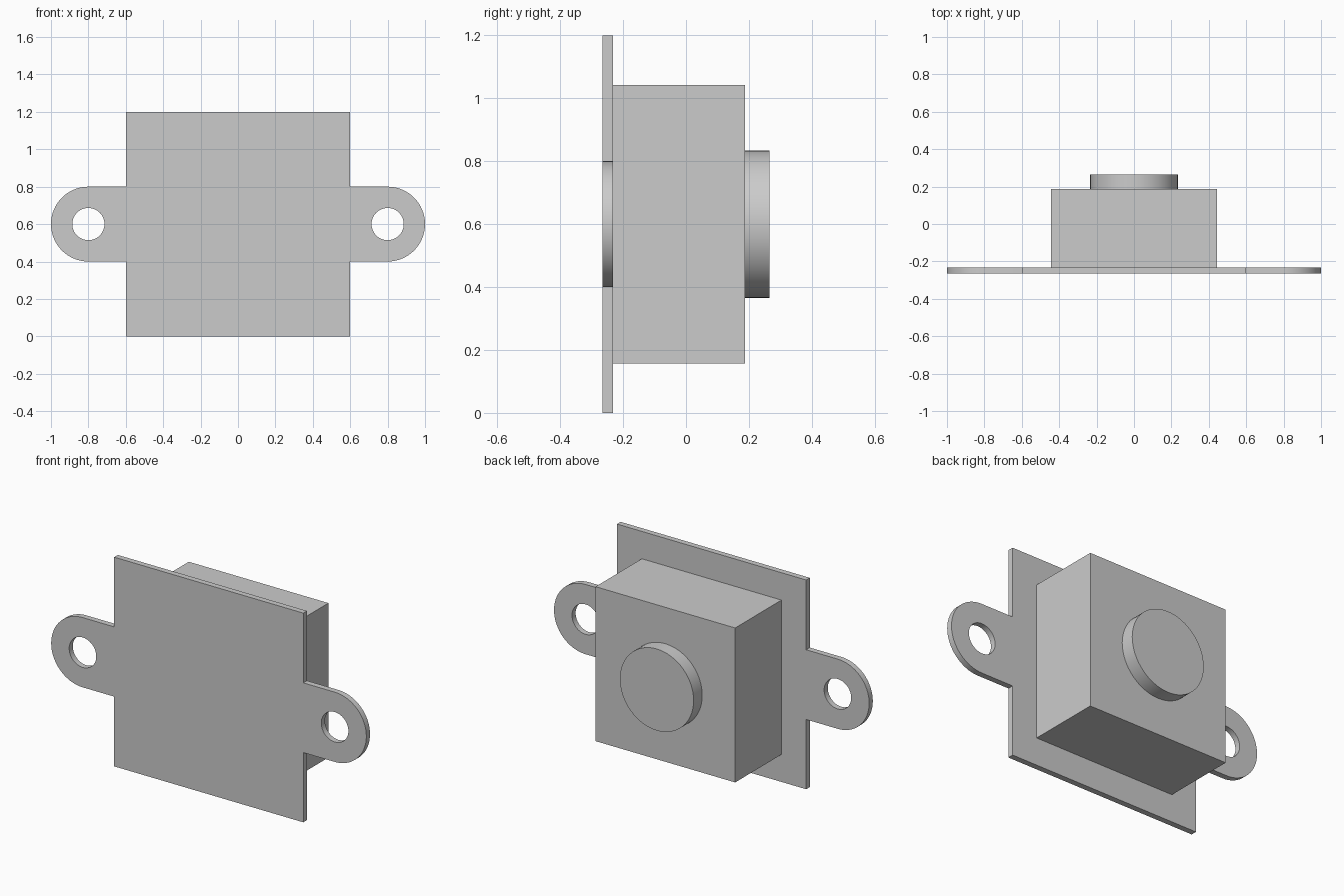
import bpy
import bmesh
from math import cos, sin, pi, radians
from mathutils import Matrix, Vector

cube = bpy.data.objects.get("Cube")
if cube:
    bpy.data.objects.remove(cube, do_unlink=True)

MID_Z = 0.6               # height of the common centre line
PLATE_FRONT, PLATE_BACK = -0.265, -0.232
BOX_BACK, BUTTON_BACK = 0.187, 0.265
HALF_PLATE, HALF_BOX = 0.6, 0.443
EAR_X, EAR_R, HOLE_R, BUTTON_R = 0.8, 0.2, 0.086, 0.234

grey = bpy.data.materials.new("mid grey")
grey.use_nodes = True
colour = (0.6, 0.6, 0.6, 1)
grey.diffuse_color = colour
grey.node_tree.nodes["Principled BSDF"].inputs["Base Color"].default_value = colour


def finish(bm, name):
    bmesh.ops.recalc_face_normals(bm, faces=bm.faces)
    mesh = bpy.data.meshes.new(name)
    bm.to_mesh(mesh)
    bm.free()
    mesh.materials.append(grey)
    obj = bpy.data.objects.new(name, mesh)
    bpy.context.collection.objects.link(obj)
    bpy.ops.object.select_all(action='DESELECT')
    obj.select_set(True)
    bpy.context.view_layer.objects.active = obj
    bpy.ops.object.shade_smooth_by_angle(angle=radians(30))
    return obj


def arc(cx, radius, start, end, steps):
    angles = [start + (end - start) * i / steps for i in range(steps + 1)]
    return [(cx + radius * cos(a), MID_Z + radius * sin(a)) for a in angles]


def extrude_profile(name, loops, y0, y1):
    """Fill closed x-z loops (inner loops become holes) and extrude along y."""
    bm = bmesh.new()
    edges = []
    for loop in loops:
        verts = [bm.verts.new((x, y0, z)) for x, z in loop]
        edges += [bm.edges.new((v, verts[i - 1])) for i, v in enumerate(verts)]
    bmesh.ops.triangle_fill(bm, use_beauty=True, edges=edges, normal=Vector((0, -1, 0)))
    grown = bmesh.ops.extrude_face_region(bm, geom=bm.faces[:], use_keep_orig=True)
    verts = [g for g in grown["geom"] if isinstance(g, bmesh.types.BMVert)]
    bmesh.ops.translate(bm, verts=verts, vec=(0, y1 - y0, 0))
    return finish(bm, name)


# Mounting plate with a rounded, drilled ear on each side
right_half = [(HALF_PLATE, MID_Z - HALF_PLATE), (HALF_PLATE, MID_Z - EAR_R)]
right_half += arc(EAR_X, EAR_R, -pi / 2, pi / 2, 32)
right_half += [(HALF_PLATE, MID_Z + EAR_R), (HALF_PLATE, MID_Z + HALF_PLATE)]
outline = right_half + [(-x, z) for x, z in reversed(right_half)]
holes = [arc(side * EAR_X, HOLE_R, 0, 2 * pi, 48)[:-1] for side in (1, -1)]
extrude_profile("mounting_plate", [outline] + holes, PLATE_FRONT, PLATE_BACK)

# Square housing behind the plate
bm = bmesh.new()
bmesh.ops.create_cube(bm, size=1)
depth = BOX_BACK - PLATE_BACK
bmesh.ops.scale(bm, verts=bm.verts, vec=(2 * HALF_BOX, depth, 2 * HALF_BOX))
bmesh.ops.translate(bm, verts=bm.verts, vec=(0, PLATE_BACK + depth / 2, MID_Z))
finish(bm, "housing")

# Round button on the back of the housing
bm = bmesh.new()
depth = BUTTON_BACK - BOX_BACK
bmesh.ops.create_cone(bm, cap_ends=True, segments=64, radius1=BUTTON_R,
                      radius2=BUTTON_R, depth=depth,
                      matrix=Matrix.Translation((0, BOX_BACK + depth / 2, MID_Z))
                      @ Matrix.Rotation(pi / 2, 4, 'X'))
finish(bm, "round_button")
